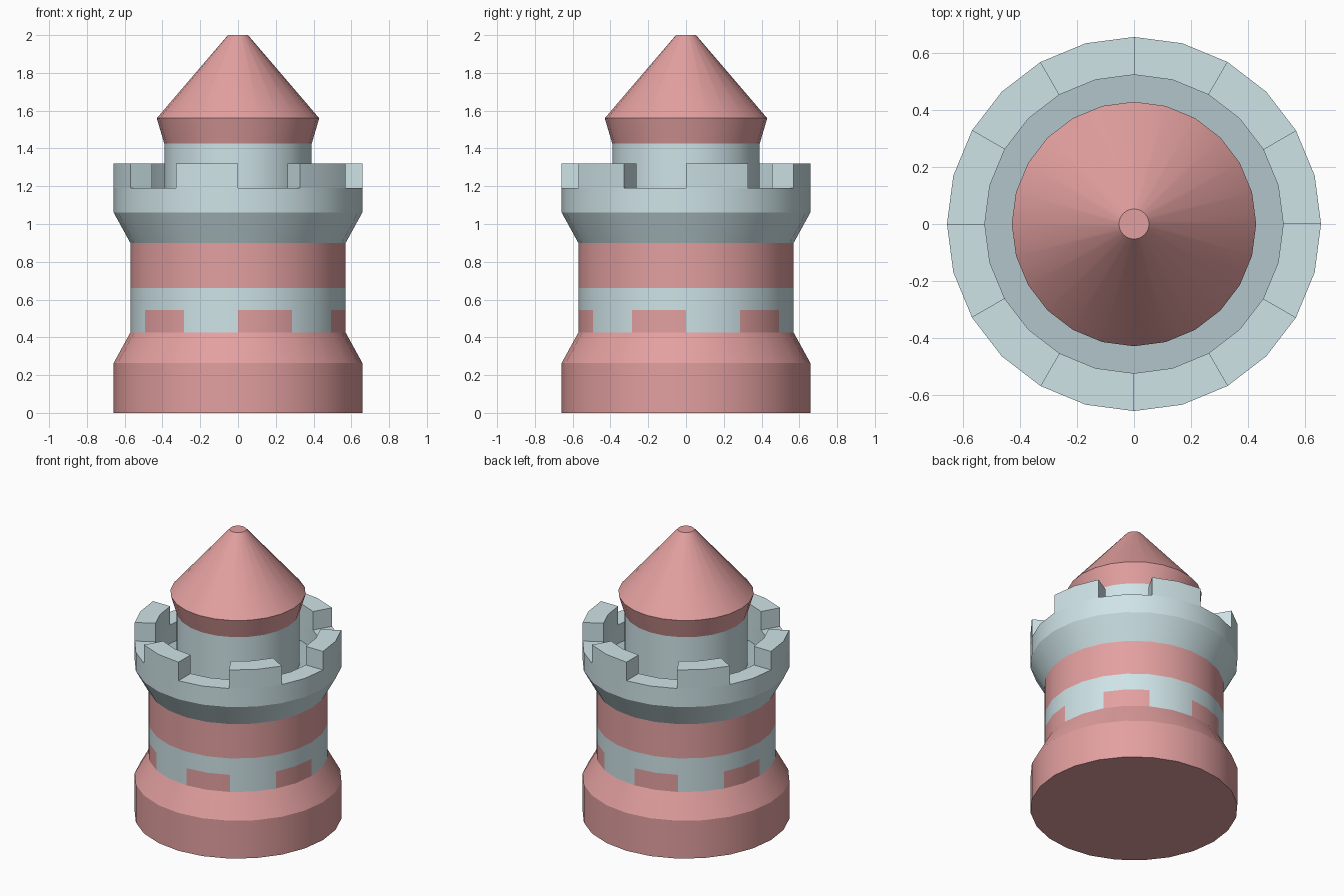
import bpy, bmesh
from math import sin, cos, tau

if "Cube" in bpy.data.objects:
    bpy.data.objects.remove(bpy.data.objects["Cube"])

SIDES = 24


def material(name, rgb):
    m = bpy.data.materials.new(name)
    m.diffuse_color = (*rgb, 1)
    m.use_nodes = True
    m.node_tree.nodes["Principled BSDF"].inputs["Base Color"].default_value = m.diffuse_color
    return m


RED = material("red_paint", (0.77, 0.35, 0.35))
STONE = material("pale_stone", (0.62, 0.77, 0.80))
FLOOR = material("floor_stone", (0.44, 0.56, 0.59))


def alternate(i):
    """True for every second pair of sides, starting with the first."""
    return i % 4 < 2


def lathe(name, profile, mats, pick=lambda row, i: 0, cap_bottom=False,
          cap_top=False, raise_row=None, raise_by=0):
    """Spin an (r, z) profile; optionally raise alternating faces of a row."""
    bm = bmesh.new()
    rings = [[bm.verts.new((r * cos(tau * i / SIDES), r * sin(tau * i / SIDES), z))
              for i in range(SIDES)] for r, z in profile]
    raised = []
    for row, (a, b) in enumerate(zip(rings, rings[1:])):
        for i in range(SIDES):
            j = (i + 1) % SIDES
            f = bm.faces.new((a[i], a[j], b[j], b[i]))
            f.material_index = pick(row, i)
            if row == raise_row and alternate(i):
                raised.append(f)
    if cap_bottom:
        bm.faces.new(rings[0][::-1])
    if cap_top:
        bm.faces.new(rings[-1])
    if raised:
        new = bmesh.ops.extrude_face_region(bm, geom=raised)["geom"]
        verts = [v for v in new if isinstance(v, bmesh.types.BMVert)]
        bmesh.ops.translate(bm, verts=verts, vec=(0, 0, raise_by))
    mesh = bpy.data.meshes.new(name)
    bm.to_mesh(mesh)
    bm.free()
    for m in mats:
        mesh.materials.append(m)
    obj = bpy.data.objects.new(name, mesh)
    bpy.context.collection.objects.link(obj)
    bpy.ops.object.select_all(action='DESELECT')
    obj.select_set(True)
    bpy.context.view_layer.objects.active = obj
    bpy.ops.object.shade_smooth_by_angle(angle=0.36)
    return obj


# Flared foot
lathe("base", [(0.658, 0), (0.658, 0.265), (0.57, 0.425)], [RED], cap_bottom=True)

# Wall: toothed red pattern, pale band, red band
lathe("wall", [(0.57, 0.425), (0.57, 0.545), (0.57, 0.66), (0.57, 0.90)],
      [STONE, RED],
      lambda row, i: 1 if row == 2 or (row == 0 and not alternate(i)) else 0)

# Flared parapet with six merlons and a sunken walkway
lathe("parapet", [(0.57, 0.90), (0.658, 1.06), (0.658, 1.19), (0.525, 1.19),
                  (0.525, 1.06), (0.39, 1.06)],
      [STONE, FLOOR], lambda row, i: 1 if row == 4 else 0,
      raise_row=2, raise_by=0.13)

# Inner turret
lathe("turret", [(0.39, 1.06), (0.39, 1.425)], [STONE])

# Flared eaves and blunt cone roof
lathe("roof", [(0.39, 1.425), (0.43, 1.56), (0.053, 2.0)], [RED], cap_top=True)
